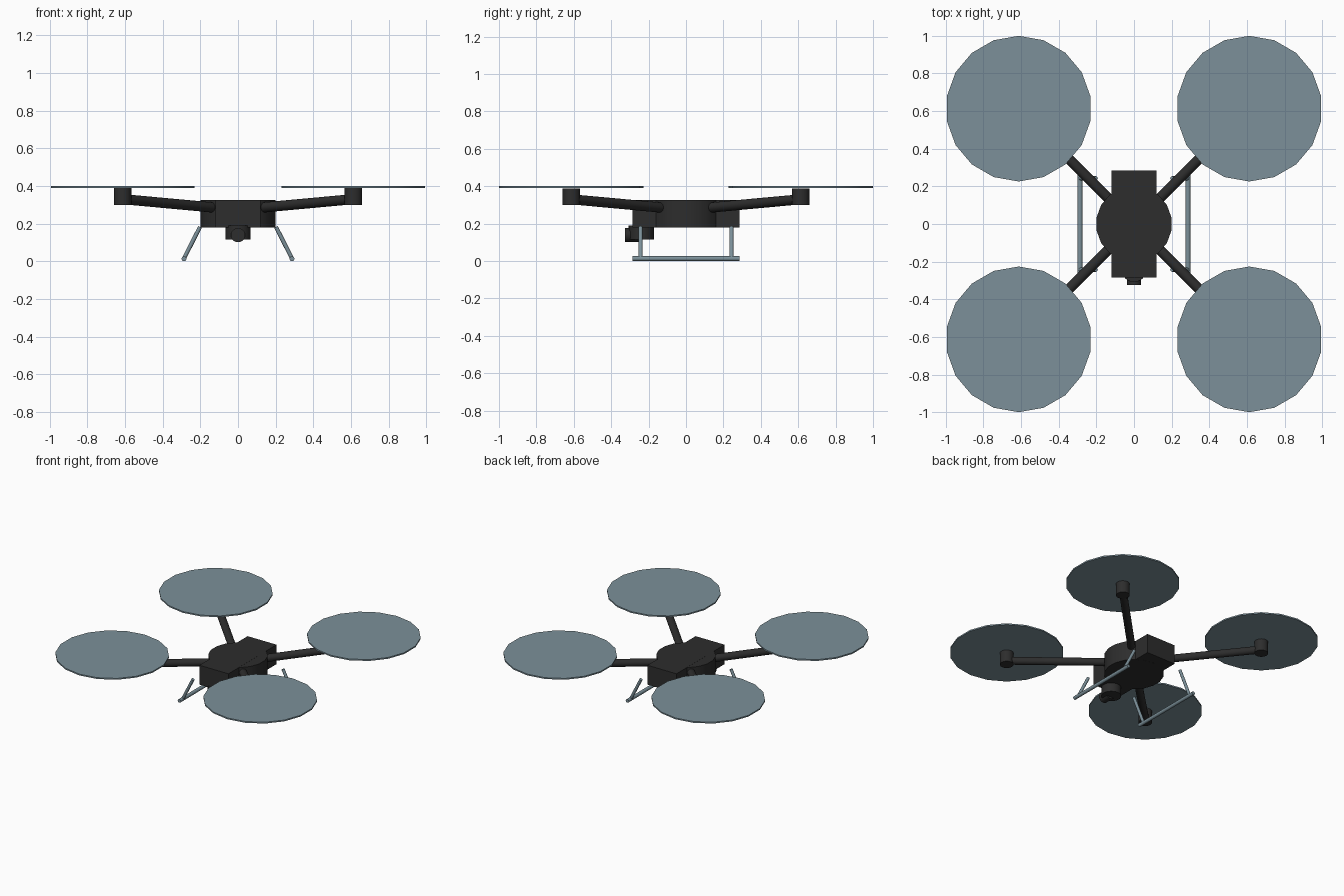
import bpy
import math
from mathutils import Vector

if "Cube" in bpy.data.objects:
    bpy.data.objects.remove(bpy.data.objects["Cube"], do_unlink=True)


def material(name, color):
    m = bpy.data.materials.new(name)
    m.use_nodes = True
    m.diffuse_color = (*color, 1)
    m.node_tree.nodes["Principled BSDF"].inputs["Base Color"].default_value = (*color, 1)
    return m


DARK = material("charcoal", (0.026, 0.026, 0.026))
STEEL = material("blue grey", (0.2, 0.28, 0.32))


def finish(name, mat, smooth=False):
    ob = bpy.context.object
    ob.name = name
    ob.data.materials.append(mat)
    if smooth:
        bpy.ops.object.shade_smooth_by_angle(angle=math.radians(35))
    return ob


def rod(name, start, end, radius, mat, sides=18, smooth=True):
    """Cylinder running from start to end."""
    a, b = Vector(start), Vector(end)
    d = b - a
    bpy.ops.mesh.primitive_cylinder_add(
        vertices=sides, radius=radius, depth=d.length, location=(a + b) / 2,
        rotation=d.to_track_quat('Z', 'Y').to_euler())
    return finish(name, mat, smooth)


# Body: a long box crossed by a round hub
bpy.ops.mesh.primitive_cube_add(size=1, location=(0, 0, 0.253))
bpy.context.object.scale = (0.24, 0.57, 0.145)
finish("body_box", DARK)
rod("body_hub", (0, 0, 0.18), (0, 0, 0.325), 0.202, DARK)

# Camera under the nose
rod("camera_mount", (0, -0.24, 0.115), (0, -0.24, 0.19), 0.068, DARK)
rod("camera_lens", (0, -0.25, 0.139), (0, -0.325, 0.139), 0.038, DARK)

# Arms, motors and rotor discs
R = 0.613
for sx, side in ((1, "left"), (-1, "right")):
    for sy, end in ((-1, "front"), (1, "back")):
        tag = f"{end}_{side}"
        x, y = sx * R, sy * R
        rod(f"arm_{tag}", (sx * 0.08, sy * 0.08, 0.281), (x, y, 0.33), 0.027, DARK)
        rod(f"motor_{tag}", (x, y, 0.3), (x, y, 0.388), 0.047, DARK)
        rod(f"rotor_disc_{tag}", (x, y, 0.39), (x, y, 0.4), 0.387, STEEL)

# Landing gear: two splayed struts and a skid on each side
for sx, side in ((1, "left"), (-1, "right")):
    for sy, end in ((-1, "front"), (1, "back")):
        rod(f"strut_{end}_{side}", (sx * 0.202, sy * 0.243, 0.182),
            (sx * 0.287, sy * 0.243, 0.015), 0.011, STEEL, 12)
    rod(f"skid_{side}", (sx * 0.287, -0.285, 0.013),
        (sx * 0.287, 0.285, 0.013), 0.013, STEEL, 12)
